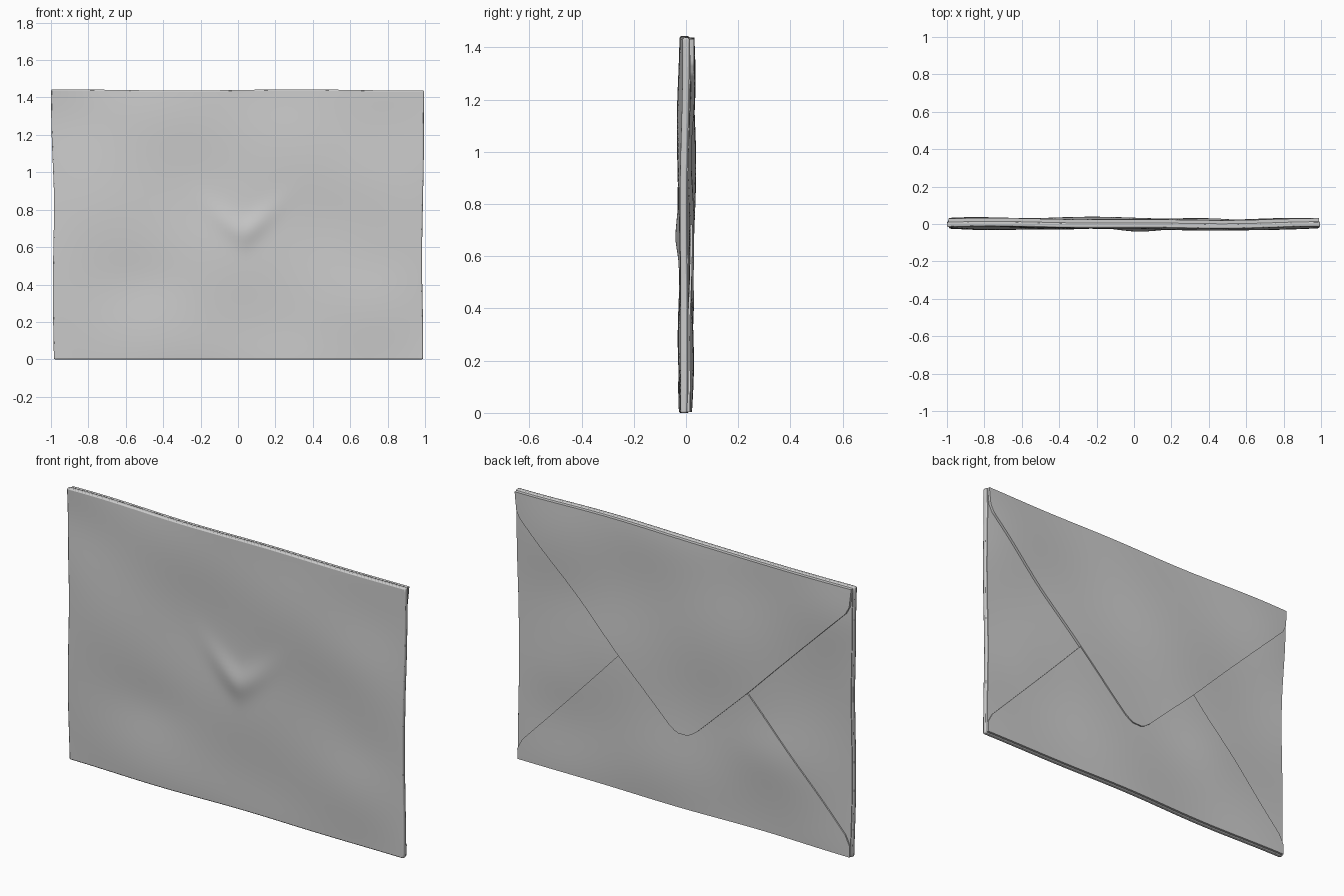
import bpy, bmesh
from math import sin, cos, exp, radians
from mathutils import Matrix, Vector

if "Cube" in bpy.data.objects:
    bpy.data.objects.remove(bpy.data.objects["Cube"])

W, H = 1.0, 1.44


def bump(x, z, cx, cz, rx, rz):
    return exp(-((x - cx) / rx) ** 2 - ((z - cz) / rz) ** 2)


def warp(v):
    """Crumple shared by every layer, so the sheets stay nested."""
    x, y, z = v
    edge = max(0, 1 - abs(x) ** 6) * max(0, 1 - abs(2 * z / H - 1) ** 6)
    dy = 0.004 * sin(4.3 * x + 2.1 * z + 0.6) + 0.003 * cos(7 * x - 5 * z)
    dy += 0.003 * edge * sin(9 * z + 3 * x)
    dy += 0.010 * bump(x, z, -1, 1.30, 0.35, 0.2)
    dy += 0.006 * bump(x, z, -0.5, 0.42, 0.22, 0.15)
    dy += 0.006 * bump(x, z, 0.75, 0.5, 0.2, 0.18)
    dy -= 0.006 * bump(x, z, 0.7, 0.95, 0.25, 0.2)
    # paper bulges a little away from the folded edges
    dy += (0.005 if y > -0.001 else -0.005) * edge
    # the flap tip pressed through to the front
    if y < -0.001:
        u = abs(x - 0.03)
        ridge = exp(-((z - 0.68 - 0.9 * u * u / (u + 0.06)) / 0.075) ** 2)
        dy -= 0.016 * ridge * exp(-(u / 0.16) ** 2)
    t = min(max((z - 0.9) / 0.5, 0), 1)
    nx = x * (0.987 + 0.011 * t + 0.003 * sin(7 * z + x))
    nz = z + (z / H) * 0.003 * sin(5 * x)
    return Vector((nx, y + dy, nz))


def sheet(name, outline, y0, y1, bevel):
    """Fine grid trimmed to a convex (x, z) outline, thickened and crumpled."""
    bm = bmesh.new()
    m = (Matrix.Translation((0, y0, H / 2)) @ Matrix.Diagonal((W, 1, H / 2, 1))
         @ Matrix.Rotation(radians(90), 4, 'X'))
    bmesh.ops.create_grid(bm, x_segments=90, y_segments=66, size=1, matrix=m)
    for (ax, az), (bx, bz) in zip(outline, outline[1:] + outline[:1]):
        bmesh.ops.bisect_plane(bm, geom=bm.verts[:] + bm.edges[:] + bm.faces[:],
                               plane_co=(ax, y0, az),
                               plane_no=Vector((bz - az, 0, ax - bx)).normalized(),
                               clear_outer=True, dist=1e-5)
    bmesh.ops.remove_doubles(bm, verts=bm.verts[:], dist=0.0015)
    new = bmesh.ops.extrude_face_region(bm, geom=bm.faces[:], use_keep_orig=True)
    for v in new['geom']:
        if isinstance(v, bmesh.types.BMVert):
            v.co.y = y1
    for v in bm.verts:
        v.co = warp(v.co)
    bmesh.ops.recalc_face_normals(bm, faces=bm.faces[:])
    me = bpy.data.meshes.new(name)
    bm.to_mesh(me)
    bm.free()
    ob = bpy.data.objects.new(name, me)
    bpy.context.collection.objects.link(ob)
    bpy.context.view_layer.objects.active = ob
    ob.select_set(True)
    if bevel:
        b = ob.modifiers.new("soft_edge", 'BEVEL')
        b.width, b.segments, b.limit_method = bevel, 2, 'ANGLE'
        b.angle_limit = radians(50)
    bpy.ops.object.shade_smooth_by_angle(angle=radians(40))
    ob.select_set(False)
    return ob


e = 0.994
top = H - 0.005

# body
sheet("envelope_body", [(-1, 0), (1, 0), (1, H), (-1, H)], -0.020, 0.006, 0.006)

# side flaps, tucked under the others
right = [(e, 0.01), (e, H - 0.01), (0.28, 0.72)]
sheet("side_flap_right", right, 0.0, 0.010, 0)
sheet("side_flap_left", [(-x, z) for x, z in reversed(right)], 0.0, 0.010, 0)

# bottom flap, its point hidden under the top flap
half = [(e, 0.004), (e, 0.06), (0.965, 0.115), (0.39, 0.715), (0.24, 0.85)]
sheet("bottom_flap", half + [(-x, z) for x, z in reversed(half)], 0.001, 0.017, 0)

# top flap with rounded tip
half = [(0.025, 0.402), (0.05, 0.412), (0.085, 0.437), (0.40, 0.735),
        (0.965, 1.30), (0.985, 1.34), (e, top)]
sheet("top_flap", half + [(-x, z) for x, z in reversed(half)], 0.002, 0.024, 0)
